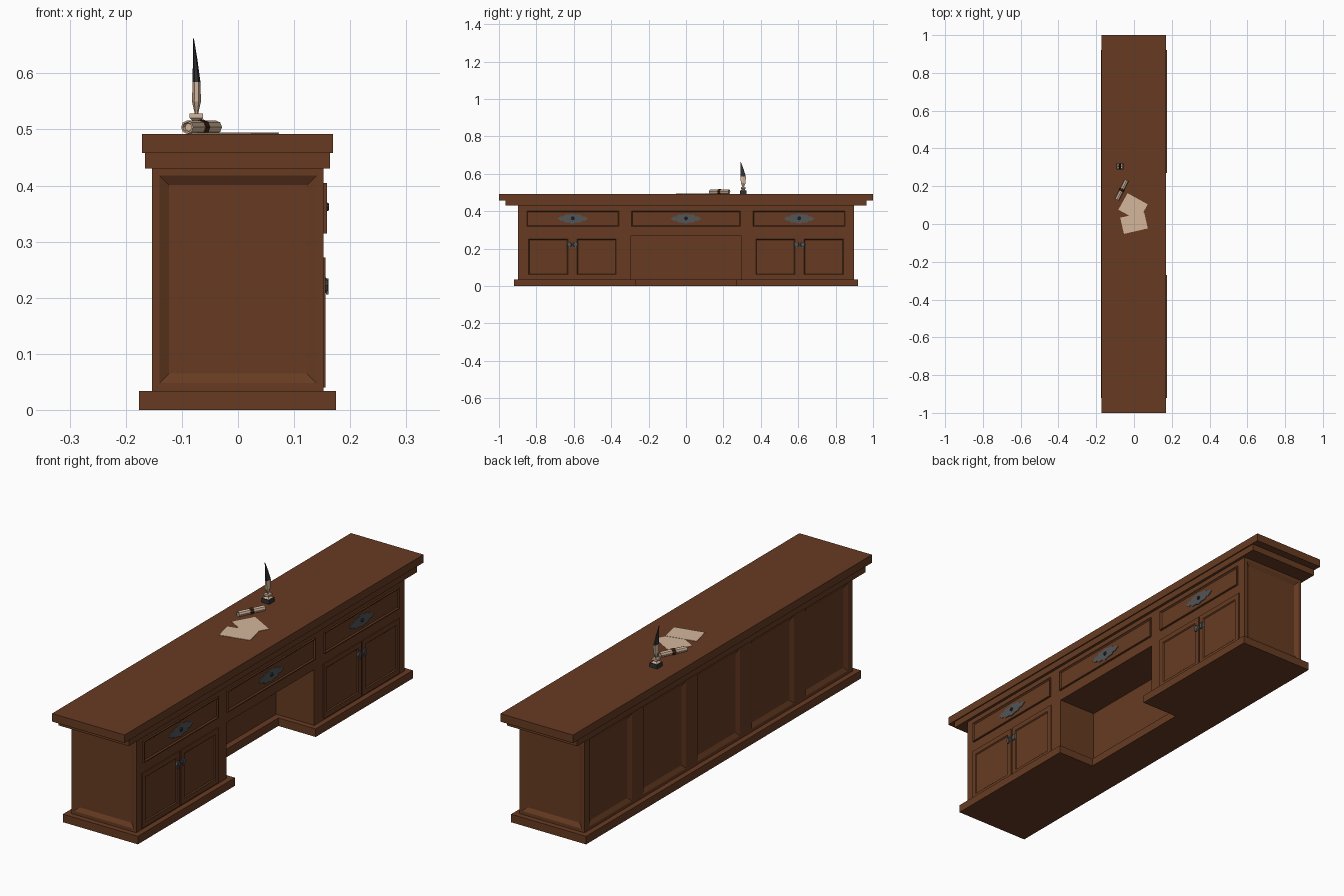
import bpy, bmesh, math
from mathutils import Matrix, Vector

if "Cube" in bpy.data.objects:
    bpy.data.objects.remove(bpy.data.objects["Cube"])


def material(name, r, g, b):
    m = bpy.data.materials.new(name)
    m.diffuse_color = (r, g, b, 1)
    m.use_nodes = True
    m.node_tree.nodes["Principled BSDF"].inputs["Base Color"].default_value = m.diffuse_color
    return m


WOOD = material("brown wood", 0.135, 0.044, 0.016)
PAPER = material("parchment", 0.66, 0.47, 0.33)
METAL = material("grey metal", 0.085, 0.09, 0.095)
DARK = material("dark iron", 0.03, 0.03, 0.032)
RIBBON = material("dark ribbon", 0.05, 0.018, 0.008)


def finish(name, bm, *mats):
    bmesh.ops.recalc_face_normals(bm, faces=bm.faces)
    me = bpy.data.meshes.new(name)
    bm.to_mesh(me)
    bm.free()
    for m in mats:
        me.materials.append(m)
    ob = bpy.data.objects.new(name, me)
    bpy.context.collection.objects.link(ob)
    return ob


def add_box(bm, x0, x1, y0, y1, z0, z1):
    mat = Matrix.Translation(((x0 + x1) / 2, (y0 + y1) / 2, (z0 + z1) / 2)) @ \
        Matrix.Diagonal((x1 - x0, y1 - y0, z1 - z0, 1))
    bmesh.ops.create_cube(bm, size=1, matrix=mat)


def box(name, mat, *ext):
    bm = bmesh.new()
    add_box(bm, *ext)
    return finish(name, bm, mat)


def add_loft(bm, rings):
    """Closed skin through rings of points."""
    rings = [[bm.verts.new(p) for p in r] for r in rings]
    n = len(rings[0])
    for a, b in zip(rings, rings[1:]):
        for i in range(n):
            bm.faces.new((a[i], a[(i + 1) % n], b[(i + 1) % n], b[i]))
    bm.faces.new(rings[0][::-1])
    bm.faces.new(rings[-1])


def rect(hu, z0, z1):
    return [(-hu, z0), (hu, z0), (hu, z1), (-hu, z1)]


def add_sunk_panel(bm, place, hu, z0, z1, band=0.017, depth=0.01):
    """Sloped panel cutter; place(u, z, d) maps to space, d = depth inward."""
    outer, inner = rect(hu, z0, z1), rect(hu - band, z0 + band, z1 - band)
    add_loft(bm, [[place(u, z, -0.01) for u, z in outer],
                  [place(u, z, 0) for u, z in outer],
                  [place(u, z, depth) for u, z in inner]])


def cut(ob, bm):
    cutter = finish("cutter", bm)
    cutter.hide_render = True
    mod = ob.modifiers.new("cut", 'BOOLEAN')
    mod.operation = 'DIFFERENCE'
    mod.solver = 'EXACT'
    mod.object = cutter
    bpy.context.view_layer.objects.active = ob
    bpy.ops.object.modifier_apply(modifier=mod.name)
    bpy.data.objects.remove(cutter)


# Worktop, moulding, plinth
box("worktop", WOOD, -0.171, 0.169, -1, 1, 0.458, 0.492)
box("top_moulding", WOOD, -0.166, 0.164, -0.965, 0.965, 0.43, 0.458)
plinth = box("plinth", WOOD, -0.176, 0.175, -0.92, 0.92, 0, 0.034)
bm = bmesh.new()
add_box(bm, 0, 0.3, -0.27, 0.27, -0.1, 0.1)
cut(plinth, bm)

# Carcass with kneehole, end panels and back panels
body = box("carcass", WOOD, -0.153, 0.152, -0.897, 0.897, 0.034, 0.43)
bm = bmesh.new()
add_box(bm, -0.026, 0.3, -0.293, 0.293, -0.1, 0.27)
for s in (-1, 1):
    add_sunk_panel(bm, lambda u, z, d: (u, s * (0.897 - d), z), 0.14, 0.048, 0.418)
for i in range(-2, 3):
    add_sunk_panel(bm, lambda u, z, d: (-0.153 + d, i * 0.361 + u, z), 0.143, 0.048, 0.418)
cut(body, bm)


# Drawer and door fronts: raised slab with a sunk centre
def front(name, y0, y1, z0, z1, x, frame, band, depth):
    bm = bmesh.new()
    add_box(bm, 0.148, x, y0, y1, z0, z1)
    bm.normal_update()
    face = [f for f in bm.faces if f.normal.x > 0.9]
    bmesh.ops.inset_region(bm, faces=face, thickness=frame)
    bmesh.ops.inset_region(bm, faces=face, thickness=band, depth=-depth)
    finish(name, bm, WOOD)


for label, y, hw in (("left", -0.605, 0.25), ("middle", 0, 0.295), ("right", 0.605, 0.25)):
    front(label + "_drawer", y - hw, y + hw, 0.315, 0.405, 0.159, 0.006, 0.006, 0.005)
    # Pointed ornamental plate, ring and keyhole stud
    half = [(0.083, 0), (0.062, 0.013), (0.052, 0.01), (0.042, 0.021), (0.018, 0.021), (0, 0.028)]
    top = half + [(-u, v) for u, v in half[-2::-1]]
    prof = top + [(u, -v) for u, v in top[-2:0:-1]]
    bm = bmesh.new()
    add_loft(bm, [[(x, y + u, 0.36 + v) for u, v in prof] for x in (0.153, 0.157)])
    finish(label + "_drawer_plate", bm, METAL)
    bm = bmesh.new()
    bmesh.ops.create_cone(bm, cap_ends=True, segments=8, radius1=0.009, radius2=0.006, depth=0.006,
                          matrix=Matrix.Translation((0.159, y, 0.362)) @ Matrix.Rotation(math.pi / 2, 4, 'Y'))
    finish(label + "_drawer_pull", bm, DARK)

for label, yc in (("left", -0.607), ("right", 0.607)):
    for side, s in (("inner", -1), ("outer", 1)):
        a, b = sorted((yc + s * 0.004, yc + s * 0.255))
        front(f"{label}_{side}_door", a, b, 0.04, 0.272, 0.156, 0.03, 0.008, 0.006)
        # Round door knob with a thin drop
        y = yc + s * 0.017
        bm = bmesh.new()
        bmesh.ops.create_cone(bm, cap_ends=True, segments=8, radius1=0.015, radius2=0.011, depth=0.005,
                              matrix=Matrix.Translation((0.1575, y, 0.222)) @ Matrix.Rotation(math.pi / 2, 4, 'Y'))
        add_box(bm, 0.157, 0.161, y - 0.005, y + 0.005, 0.206, 0.234)
        finish(f"{label}_{side}_door_knob", bm, METAL)

# Loose sheets
for i, (x, y, w, h, deg) in enumerate(((-0.005, 0.09, 0.122, 0.1, -29), (0, 0.005, 0.13, 0.088, 13))):
    ob = box(f"sheet_{i + 1}", PAPER, -w / 2, w / 2, -h / 2, h / 2, 0, 0.0015)
    ob.location = (x, y, 0.492 + i * 0.001)
    ob.rotation_euler.z = math.radians(deg)

# Rolled scroll with ribbon
axis = Vector((0.05, 0.1, 0)).normalized()
turn = axis.to_track_quat('Z', 'Y').to_matrix().to_4x4()
for name, mat, r, length in (("scroll", PAPER, 0.012, 0.115), ("scroll_ribbon", RIBBON, 0.0135, 0.016)):
    bm = bmesh.new()
    bmesh.ops.create_cone(bm, cap_ends=True, segments=8, radius1=r, radius2=r, depth=length,
                          matrix=Matrix.Translation((-0.065, 0.18, 0.504)) @ turn)
    if name == "scroll":  # hollow ends
        ends = [f for f in bm.faces if len(f.verts) == 8]
        bmesh.ops.inset_individual(bm, faces=ends, thickness=0.003)
        bmesh.ops.inset_individual(bm, faces=ends, thickness=0.002, depth=-0.006)
    finish(name, bm, mat)

# Inkwell: dark square base, pale neck and rim
QX, QY = -0.074, 0.306
box("inkwell_base", DARK, QX - 0.018, QX + 0.018, QY - 0.018, QY + 0.018, 0.492, 0.51)
bm = bmesh.new()
add_loft(bm, [[(QX + sx * r, QY + sy * r, z) for sx, sy in ((-1, -1), (1, -1), (1, 1), (-1, 1))]
              for r, z in ((0.015, 0.51), (0.008, 0.516), (0.012, 0.52), (0.012, 0.528))])
finish("inkwell_neck", bm, PAPER)

# Feather quill: pale below, dark toward the tip
bm = bmesh.new()
rings = []
for z, rx, ry, shift in ((0.52, 0.003, 0.003, 0), (0.532, 0.004, 0.006, 0), (0.55, 0.008, 0.015, 0),
                         (0.585, 0.007, 0.016, 0), (0.625, 0.004, 0.009, -0.006), (0.662, 0.0006, 0.001, -0.013)):
    rings.append([(QX + shift * 0.4 + rx * math.cos(k * math.pi / 3),
                   QY + shift + ry * math.sin(k * math.pi / 3), z) for k in range(6)])
add_loft(bm, rings)
for f in bm.faces:
    f.material_index = 1 if f.calc_center_median().z > 0.58 else 0
finish("quill", bm, PAPER, DARK)
